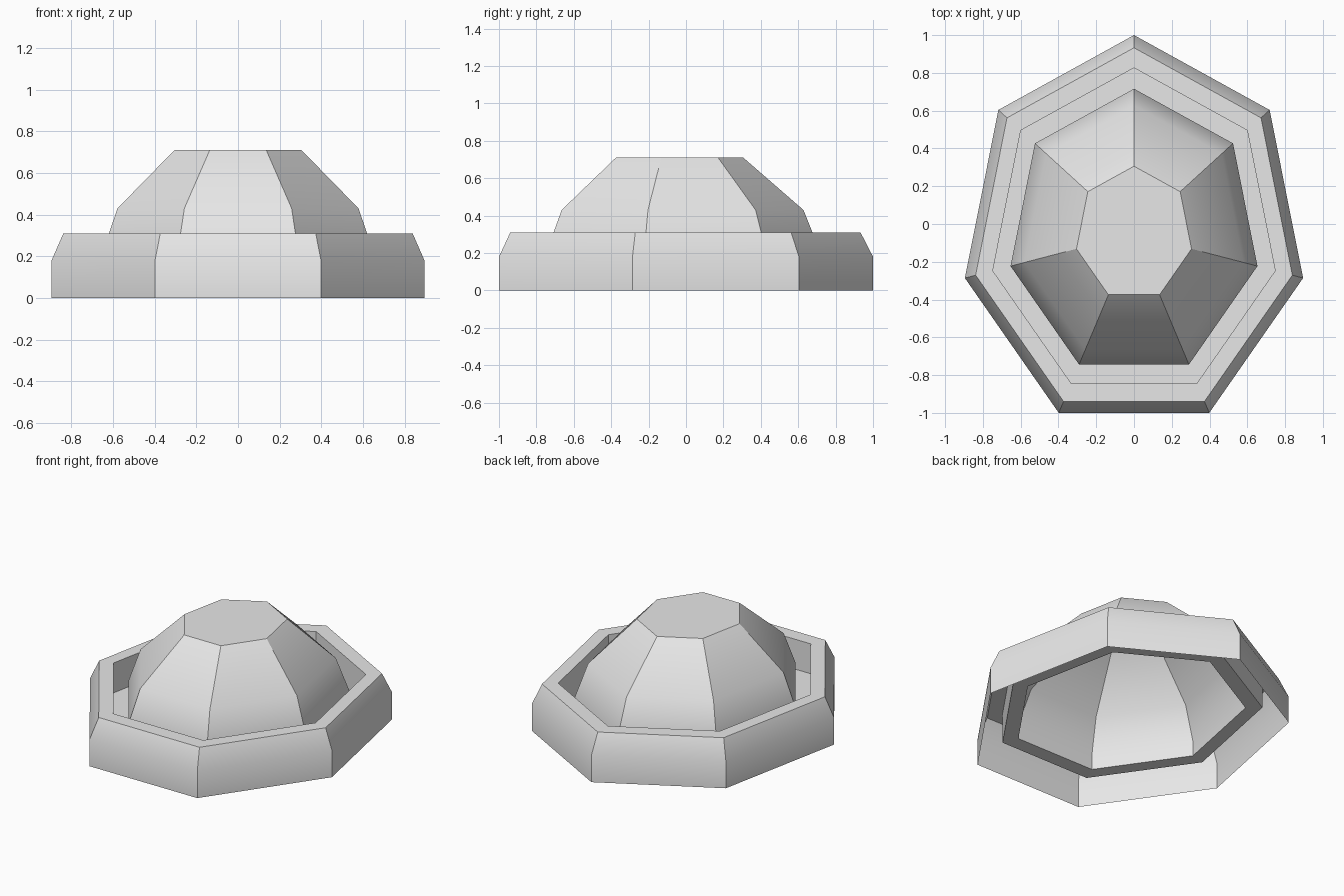
import bpy, bmesh, math

cube = bpy.data.objects.get("Cube")
if cube:
    bpy.data.objects.remove(cube, do_unlink=True)

SIDES = 7
CENTRE_Y = -0.052
X_SQUASH = 0.873

grey = bpy.data.materials.new("light grey")
grey.use_nodes = True
colour = (0.8, 0.8, 0.8, 1)
grey.diffuse_color = colour
grey.node_tree.nodes["Principled BSDF"].inputs["Base Color"].default_value = colour


def add_shell(name, profile, hard, cap=False):
    """Sweep (radius, height) points round the seven sides; rings in hard stay crisp."""
    bm = bmesh.new()
    rings = []
    for radius, z in profile:
        ring = []
        for i in range(SIDES):
            a = 2 * math.pi * i / SIDES
            ring.append(bm.verts.new((-X_SQUASH * radius * math.sin(a),
                                      CENTRE_Y + radius * math.cos(a), z)))
        rings.append(ring)
    for low, high in zip(rings, rings[1:]):
        for i in range(SIDES):
            j = (i + 1) % SIDES
            bm.faces.new((low[i], low[j], high[j], high[i]))
            # Crisp seam at every corner
            bm.edges.get((low[i], high[i])).smooth = False
    if cap:
        bm.faces.new(rings[-1])
    for k in hard:
        for i in range(SIDES):
            bm.edges.get((rings[k][i], rings[k][(i + 1) % SIDES])).smooth = False
    for f in bm.faces:
        f.smooth = True
    mesh = bpy.data.meshes.new(name)
    bm.to_mesh(mesh)
    bm.free()
    mesh.materials.append(grey)
    obj = bpy.data.objects.new(name, mesh)
    bpy.context.collection.objects.link(obj)
    return obj


# Outer wall, flat lip, inner wall and sunken floor, open underneath
add_shell("rim_channel",
          [(1.052, 0), (1.052, 0.18), (0.985, 0.31), (0.8785, 0.31),
           (0.8785, 0.11), (0.768, 0.11)],
          hard=(2, 3, 4))

# Hollow faceted dome with a flat top
add_shell("dome",
          [(0.768, 0.11), (0.768, 0.21), (0.68, 0.43), (0.358, 0.71)],
          hard=(0, 3), cap=True)
